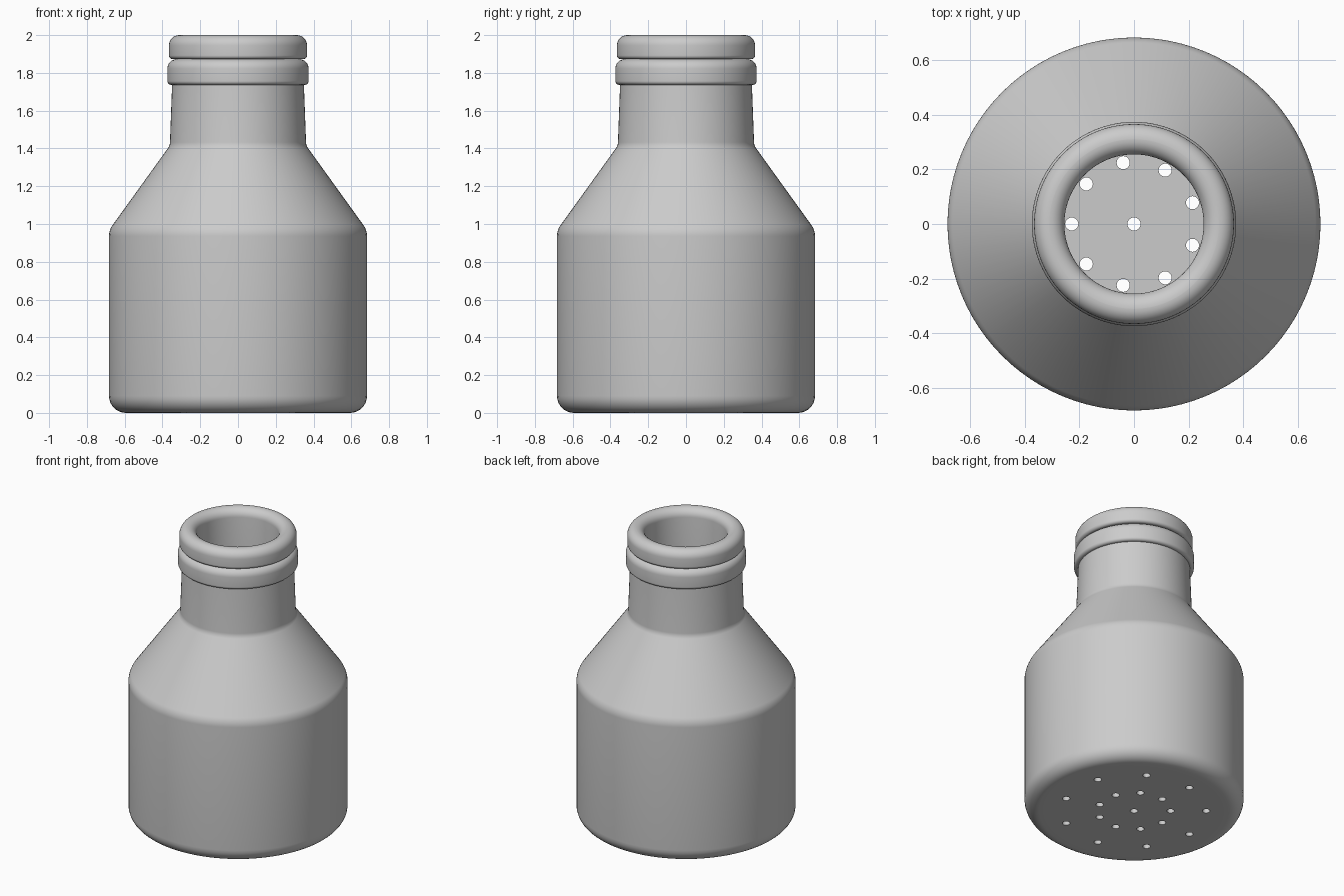
import bpy, bmesh
from math import sin, cos, pi, radians
from mathutils import Vector

SEGMENTS = 96

if "Cube" in bpy.data.objects:
    bpy.data.objects.remove(bpy.data.objects["Cube"])

grey = bpy.data.materials.new("plain grey")
grey.use_nodes = True
grey.diffuse_color = (0.6, 0.6, 0.6, 1)
grey.node_tree.nodes["Principled BSDF"].inputs["Base Color"].default_value = (0.6, 0.6, 0.6, 1)


def rounded(corners, steps=8):
    """Turn (radius, height, fillet) corners into a profile with round corners."""
    out = []
    for i, (r, z, f) in enumerate(corners):
        p = Vector((r, z))
        if f == 0:
            out.append(p)
            continue
        a = (Vector(corners[i - 1][:2]) - p).normalized()
        b = (Vector(corners[i + 1][:2]) - p).normalized()
        half = a.angle(b) / 2
        centre = p + (a + b).normalized() * f / sin(half)
        start = p + a * f * cos(half) / sin(half) - centre
        end = p + b * f * cos(half) / sin(half) - centre
        sweep = pi - 2 * half
        for k in range(steps + 1):
            t = k / steps
            out.append(centre + (start * sin((1 - t) * sweep) + end * sin(t * sweep)) / sin(sweep))
    return out


def lathe(name, profile):
    """Spin a profile round z and cap its two ends with flat discs."""
    bm = bmesh.new()
    rings = [[bm.verts.new((p.x * cos(2 * pi * s / SEGMENTS), p.x * sin(2 * pi * s / SEGMENTS), p.y))
              for s in range(SEGMENTS)] for p in profile]
    for low, high in zip(rings, rings[1:]):
        for s in range(SEGMENTS):
            n = (s + 1) % SEGMENTS
            bm.faces.new((low[s], low[n], high[n], high[s]))
    bm.faces.new(rings[0][::-1])
    bm.faces.new(rings[-1])
    bmesh.ops.recalc_face_normals(bm, faces=bm.faces)
    mesh = bpy.data.meshes.new(name)
    bm.to_mesh(mesh)
    bm.free()
    obj = bpy.data.objects.new(name, mesh)
    bpy.context.collection.objects.link(obj)
    mesh.materials.append(grey)
    return obj


# Bottle wall: up the outside, over the lip and down the inside
outside = [(0.55, 0, 0), (0.683, 0, 0.09), (0.683, 0.968, 0.1), (0.361, 1.415, 0.06),
           (0.349, 1.737, 0)]
neck_ring = [(0.374, 1.737, 0.02), (0.374, 1.873, 0.05), (0.342, 1.873, 0)]
lip = [(0.366, 1.873, 0.02), (0.366, 2.0, 0.055), (0.255, 2.0, 0.055)]
inside = [(0.255, 1.40, 0.06), (0.59, 0.935, 0.06), (0.59, 0.09, 0.06), (0.5, 0.09, 0)]
bottle = lathe("bottle", rounded(outside + neck_ring + lip + inside))

# Drain holes: one in the middle and two rings of nine
spots = [(0, 0)]
for ring_radius in (0.228, 0.45):
    for k in range(9):
        angle = radians(20 + 40 * k)
        spots.append((ring_radius * cos(angle), ring_radius * sin(angle)))
bm = bmesh.new()
for x, y in spots:
    made = bmesh.ops.create_cone(bm, cap_ends=True, segments=20, radius1=0.024, radius2=0.024, depth=0.3)
    bmesh.ops.translate(bm, verts=made["verts"], vec=(x, y, 0.05))
mesh = bpy.data.meshes.new("hole_cutter")
bm.to_mesh(mesh)
bm.free()
mesh.materials.append(grey)
cutter = bpy.data.objects.new("hole_cutter", mesh)
bpy.context.collection.objects.link(cutter)
cutter.hide_render = True

drill = bottle.modifiers.new("drain_holes", "BOOLEAN")
drill.operation = "DIFFERENCE"
drill.solver = "EXACT"
drill.object = cutter
bpy.ops.object.select_all(action="DESELECT")
bpy.context.view_layer.objects.active = bottle
bottle.select_set(True)
bpy.ops.object.modifier_apply(modifier=drill.name)
bpy.data.objects.remove(cutter)
bpy.ops.object.shade_smooth_by_angle(angle=radians(30))
